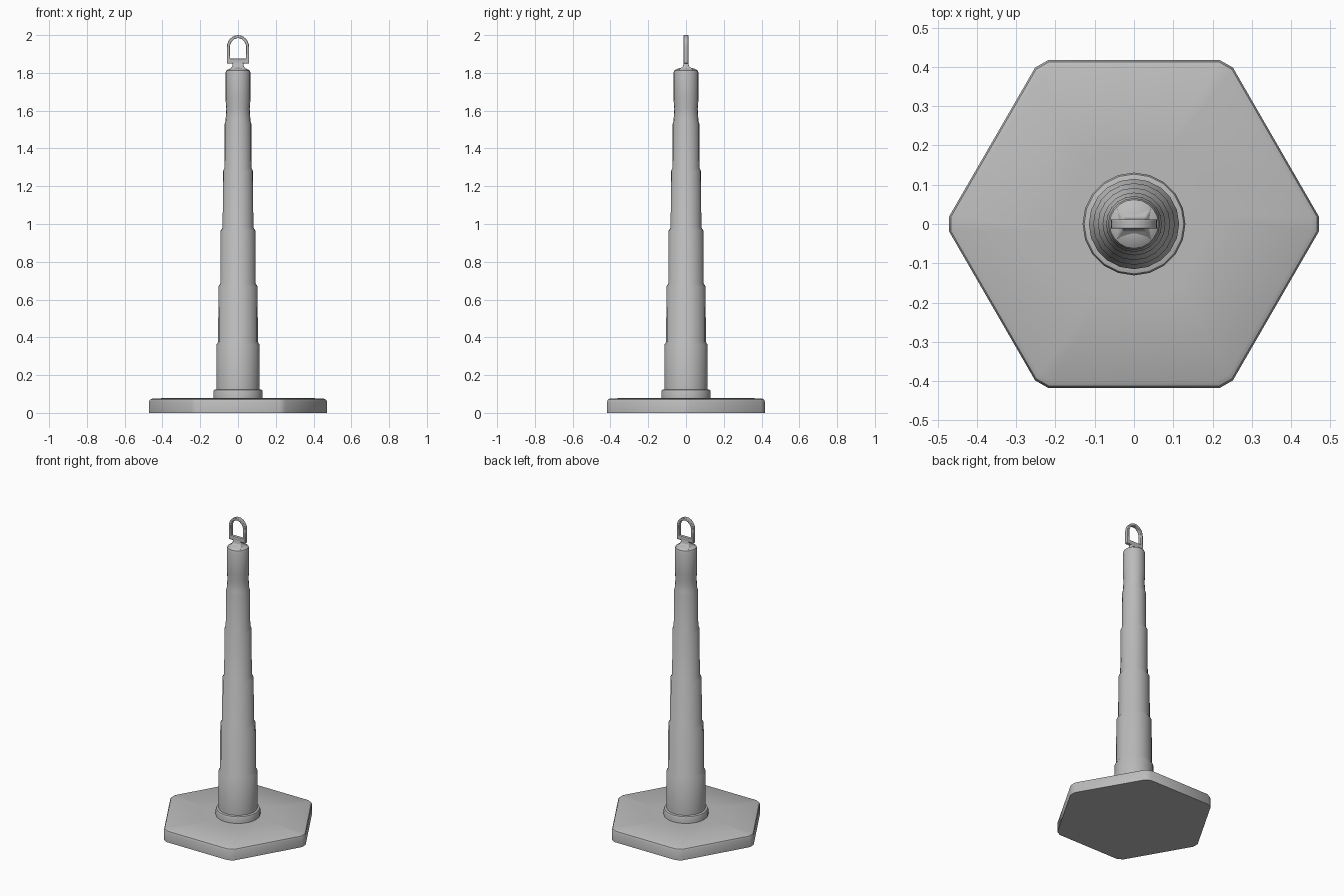
import bpy
import bmesh
from math import cos, sin, pi, radians

old = bpy.data.objects.get("Cube")
if old:
    bpy.data.objects.remove(old, do_unlink=True)

grey = bpy.data.materials.new("mid grey")
grey.use_nodes = True
colour = (0.5, 0.5, 0.5, 1)
grey.diffuse_color = colour
grey.node_tree.nodes["Principled BSDF"].inputs["Base Color"].default_value = colour


def finish(name, bm, bevel=0, segments=2, angle=35):
    """Turn a bmesh into a smooth-shaded object with an optional bevel."""
    bmesh.ops.recalc_face_normals(bm, faces=bm.faces)
    mesh = bpy.data.meshes.new(name)
    bm.to_mesh(mesh)
    bm.free()
    mesh.materials.append(grey)
    obj = bpy.data.objects.new(name, mesh)
    bpy.context.collection.objects.link(obj)
    if bevel:
        mod = obj.modifiers.new("Bevel", "BEVEL")
        mod.width = bevel
        mod.segments = segments
        mod.limit_method = "ANGLE"
    bpy.ops.object.select_all(action="DESELECT")
    obj.select_set(True)
    bpy.context.view_layer.objects.active = obj
    bpy.ops.object.shade_smooth_by_angle(angle=radians(angle))
    return obj


def loft(bm, rings):
    """Skin a list of equal-length point rings and cap both ends."""
    loops = [[bm.verts.new(p) for p in ring] for ring in rings]
    n = len(loops[0])
    for low, high in zip(loops, loops[1:]):
        for i in range(n):
            j = (i + 1) % n
            bm.faces.new((low[i], low[j], high[j], high[i]))
    bm.faces.new(loops[0][::-1])
    bm.faces.new(loops[-1])


def turned(name, profile, sides=20):
    """Lathe (radius, height) pairs around the vertical axis."""
    bm = bmesh.new()
    loft(bm, [[(r * cos(2 * pi * i / sides), r * sin(2 * pi * i / sides), z)
               for i in range(sides)] for r, z in profile])
    return finish(name, bm)


# Hexagonal base with clipped corners and a softened top rim
def hexagon(radius, z, clip=0.022):
    corners = [(radius * cos(k * pi / 3), radius * sin(k * pi / 3)) for k in range(6)]
    ring = []
    for k, (x, y) in enumerate(corners):
        for nx, ny in (corners[k - 1], corners[(k + 1) % 6]):
            t = clip / radius
            ring.append((x + (nx - x) * t, y + (ny - y) * t, z))
    return ring


bm = bmesh.new()
loft(bm, [hexagon(0.482, 0), hexagon(0.482, 0.06),
          hexagon(0.477, 0.07), hexagon(0.463, 0.077), hexagon(0.2, 0.08)])
finish("base", bm)

# Collar around the foot of the post
turned("collar", [(0.131, 0.07), (0.131, 0.113), (0.127, 0.122), (0.118, 0.125)])

# Stepped post: each section is narrower, with a short sloping shoulder
sections = [(0.115, 0.36), (0.104, 0.67), (0.092, 0.965), (0.08, 1.28), (0.071, 1.53)]
profile = [(sections[0][0], 0.1)]
for (r, top), (next_r, _) in zip(sections, sections[1:] + [(0.065, 0)]):
    profile += [(r, top), (next_r + 0.001, top + 0.016)]
profile += [(0.062, 1.61), (0.066, 1.66), (0.066, 1.8),
            (0.062, 1.812), (0.05, 1.82), (0.025, 1.828)]
turned("post", profile)

# Flared neck joining the post to the handle
bm = bmesh.new()
loft(bm, [[(sx * x, sy * y, z) for sx, sy in ((1, 1), (-1, 1), (-1, -1), (1, -1))]
          for x, y, z in ((0.045, 0.04, 1.815), (0.03, 0.016, 1.835), (0.027, 0.011, 1.86))])
finish("handle_neck", bm, bevel=0.004)


# Arched carrying handle
def arch(half, bottom, spring, top, steps=12):
    curve = [(half * cos(pi * i / steps), spring + (top - spring) * sin(pi * i / steps))
             for i in range(steps + 1)]
    return [(half, bottom)] + curve + [(-half, bottom)]


bm = bmesh.new()
outer = arch(0.059, 1.85, 1.935, 2.0)
inner = arch(0.043, 1.875, 1.935, 1.984)
loops = [[bm.verts.new((x, y, z)) for x, z in pts]
         for pts, y in ((outer, -0.012), (outer, 0.012), (inner, 0.012), (inner, -0.012))]
n = len(outer)
for k in range(4):
    a, b = loops[k], loops[(k + 1) % 4]
    for i in range(n):
        j = (i + 1) % n
        bm.faces.new((a[i], a[j], b[j], b[i]))
finish("handle", bm, bevel=0.003)
